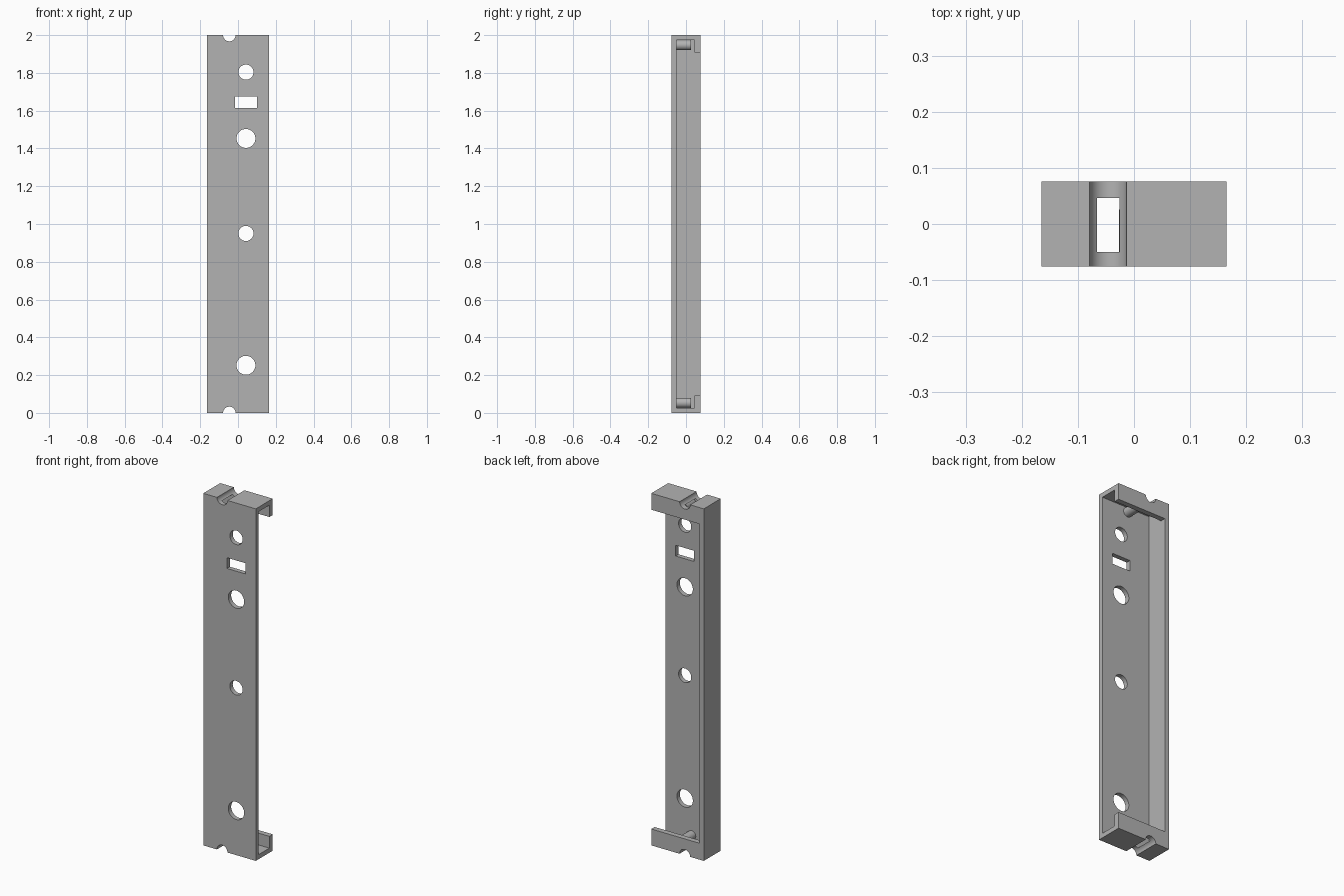
import bpy
import math
from mathutils import Vector

cube = bpy.data.objects.get("Cube")
if cube:
    bpy.data.objects.remove(cube, do_unlink=True)

grey = bpy.data.materials.new("plain grey")
grey.use_nodes = True
colour = (0.45, 0.45, 0.45, 1)
grey.diffuse_color = colour
grey.node_tree.nodes["Principled BSDF"].inputs["Base Color"].default_value = colour

# Overall size and wall thickness
W, D, H = 0.33, 0.152, 2.0
WALL, LIP_T, LIP_H = 0.026, 0.03, 0.093
HOLE_X = 0.042
NOTCH_X = -0.046


def box(name, lo, hi):
    lo, hi = Vector(lo), Vector(hi)
    bpy.ops.mesh.primitive_cube_add(size=1, location=(lo + hi) / 2)
    ob = bpy.context.object
    ob.name = name
    ob.scale = hi - lo
    bpy.ops.object.transform_apply(location=True, rotation=True, scale=True)
    ob.data.materials.append(grey)
    return ob


def rod(name, x, z, radius, y0, y1):
    bpy.ops.mesh.primitive_cylinder_add(
        vertices=48, radius=radius, depth=y1 - y0,
        location=(x, (y0 + y1) / 2, z), rotation=(math.pi / 2, 0, 0))
    ob = bpy.context.object
    ob.name = name
    bpy.ops.object.transform_apply(location=True, rotation=True, scale=True)
    ob.data.materials.append(grey)
    return ob


def smooth(ob):
    bpy.ops.object.select_all(action='DESELECT')
    ob.select_set(True)
    bpy.context.view_layer.objects.active = ob
    bpy.ops.object.shade_smooth_by_angle(angle=math.radians(30))


def cut(target, cutter):
    mod = target.modifiers.new("cut", 'BOOLEAN')
    mod.operation = 'DIFFERENCE'
    mod.solver = 'EXACT'
    mod.object = cutter
    bpy.context.view_layer.objects.active = target
    bpy.ops.object.modifier_apply(modifier=mod.name)
    bpy.data.objects.remove(cutter, do_unlink=True)


# Channel housing: closed on one side, open on the other
front, back = -D / 2, D / 2
inner = -W / 2 + WALL
housing = box("channel_housing", (-W / 2, front, 0), (W / 2, back, H))
cut(housing, box("cavity", (inner, front + WALL, WALL),
                 (W, back - LIP_T, H - WALL)))

# Back opening, leaving a lip at each end
cut(housing, box("back_opening", (inner, 0, LIP_H), (W, D, H - LIP_H)))

# Round holes and slot in the front plate
for z, radius in ((1.804, 0.04), (1.453, 0.05), (0.95, 0.04), (0.252, 0.05)):
    cut(housing, rod("hole", HOLE_X, z, radius, -D, 0))
cut(housing, box("slot", (HOLE_X - 0.058, -D, 1.613), (HOLE_X + 0.058, 0, 1.674)))

# Half-round notches across both ends
for z in (0, H):
    cut(housing, rod("notch", NOTCH_X, z, 0.033, -D, D))
smooth(housing)

# Pegs on the inside of the front plate
for name, z in (("lower_peg", 0.053), ("upper_peg", H - 0.053)):
    smooth(rod(name, 0, z, 0.0265, front + WALL / 2, 0.026))
